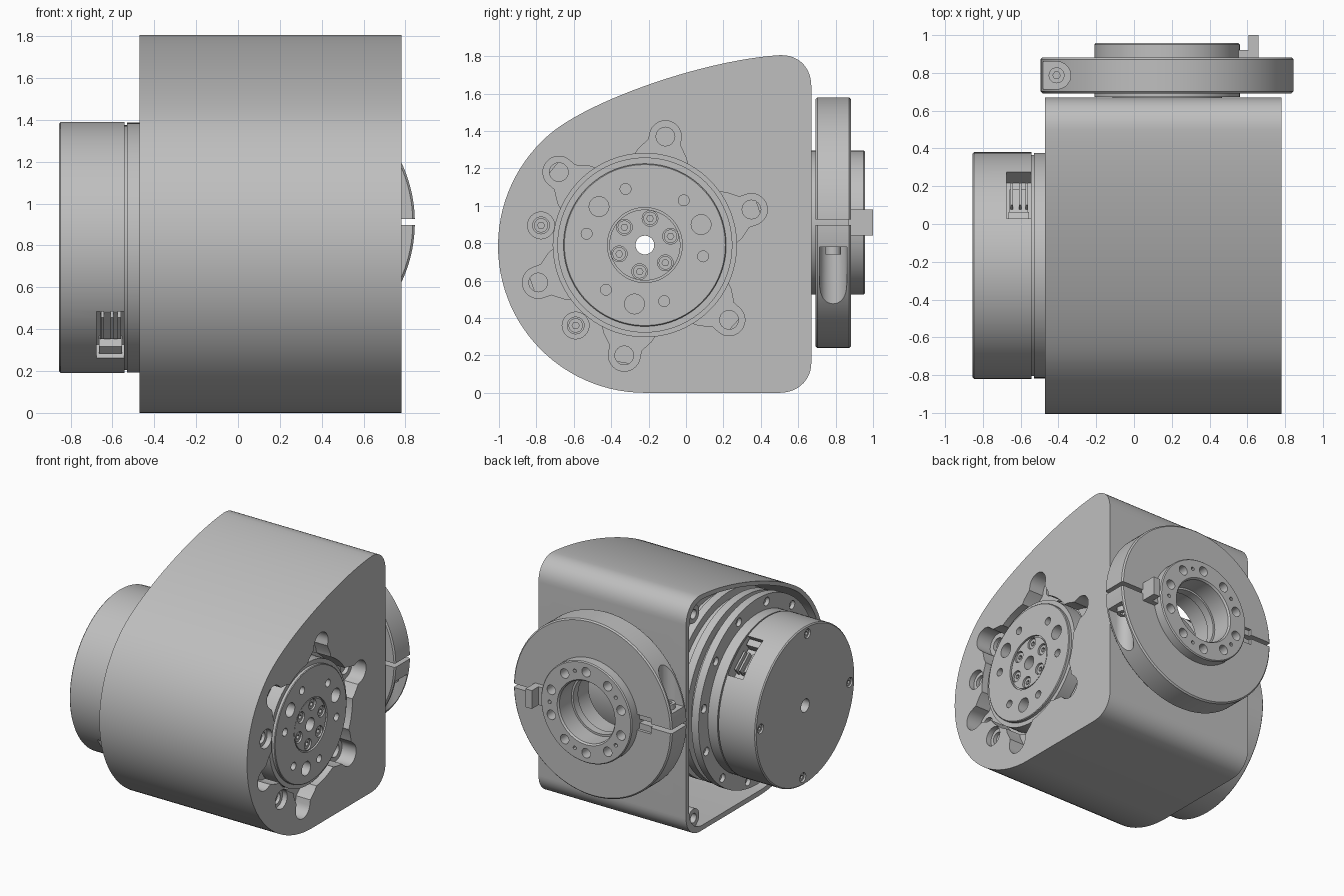
import bpy
import bmesh
from math import cos, sin, pi, radians
from mathutils import Matrix, Vector
from mathutils.geometry import interpolate_bezier

if "Cube" in bpy.data.objects:
    bpy.data.objects.remove(bpy.data.objects["Cube"])

grey = bpy.data.materials.new("machined grey")
grey.use_nodes = True
grey.diffuse_color = (0.52, 0.52, 0.52, 1)
grey.node_tree.nodes["Principled BSDF"].inputs["Base Color"].default_value = grey.diffuse_color

JOINT = (-0.22, 0.79)    # main axis along x, as (y, z)
OUT = (0.175, 0.91)      # output axis along y, as (x, z)


def place(axis, t, u, v):
    return {"x": (t, u, v), "y": (u, t, v), "z": (u, v, t)}[axis]


def circle(c, r, n=64):
    return [(c[0] + r * cos(2 * pi * i / n), c[1] + r * sin(2 * pi * i / n)) for i in range(n)]


def polar(c, r, degrees):
    return (c[0] + r * cos(radians(degrees)), c[1] + r * sin(radians(degrees)))


def ring(c, r, start, count):
    return [polar(c, r, start + 360 * k / count) for k in range(count)]


def finish(bm, name):
    bmesh.ops.recalc_face_normals(bm, faces=bm.faces)
    mesh = bpy.data.meshes.new(name)
    bm.to_mesh(mesh)
    bm.free()
    mesh.materials.append(grey)
    obj = bpy.data.objects.new(name, mesh)
    bpy.context.collection.objects.link(obj)
    return obj


def prism(name, axis, outlines, t0, t1, chamfer=0):
    """Extrude one or more flat outlines along an axis."""
    bm = bmesh.new()
    rims = []
    for outline in outlines:
        a = [bm.verts.new(place(axis, t0, u, v)) for u, v in outline]
        b = [bm.verts.new(place(axis, t1, u, v)) for u, v in outline]
        for i in range(len(a)):
            j = (i + 1) % len(a)
            bm.faces.new((a[i], a[j], b[j], b[i]))
        rims += list(bm.faces.new(a).edges) + list(bm.faces.new(b).edges)
    if chamfer:
        bmesh.ops.bevel(bm, geom=rims, offset=chamfer, segments=1, affect="EDGES")
    return finish(bm, name)


def revolve(name, axis, c, loop, n=96):
    """Spin a closed (position, radius) loop around an axis."""
    bm = bmesh.new()
    rows = [[bm.verts.new(place(axis, t, u, v)) for u, v in circle(c, r, n)] for t, r in loop]
    for k, row in enumerate(rows):
        nxt = rows[(k + 1) % len(rows)]
        for i in range(n):
            j = (i + 1) % n
            bm.faces.new((row[i], row[j], nxt[j], nxt[i]))
    return finish(bm, name)


def box(name, lo, hi, turn=None):
    bm = bmesh.new()
    lo, hi = Vector(lo), Vector(hi)
    m = Matrix.Translation((lo + hi) / 2) @ Matrix.Diagonal((*(hi - lo), 1))
    bmesh.ops.create_cube(bm, size=1, matrix=(turn @ m) if turn else m)
    return finish(bm, name)


def cut(target, *cutters):
    for cutter in cutters:
        cutter.hide_render = True
        mod = target.modifiers.new("cut", "BOOLEAN")
        mod.operation, mod.solver, mod.object = "DIFFERENCE", "EXACT", cutter
        bpy.context.view_layer.objects.active = target
        bpy.ops.object.modifier_apply(modifier=mod.name)
        bpy.data.objects.remove(cutter)


def drill(target, axis, points, r, t0, t1, n=24):
    cut(target, prism("cutter", axis, [circle(p, r, n) for p in points], t0, t1))


def bolts(name, axis, points, r, t0, t1):
    """Socket head screws with a hexagonal recess."""
    obj = prism(name, axis, [circle(p, r, 20) for p in points], t0, t1)
    front = max(t0, t1) if abs(t1) > abs(t0) and t1 > 0 else min(t0, t1)
    drill(obj, axis, points, r * 0.5, front - 0.02, front + 0.02, 6)


# Housing shell: round nose, sloping top, flat back
def bez(a, b, c, d, n):
    return [(p.x, p.y) for p in interpolate_bezier(*[Vector(q) for q in (a, b, c, d)], n)]


nose = [polar((-0.22, 0.785), 0.785, 270 - 139 * i / 40) for i in range(40)]
profile = (nose + bez((-0.735, 1.378), (-0.52, 1.565), (0.1, 1.78), (0.5, 1.805), 24)
           + bez((0.5, 1.805), (0.6, 1.81), (0.67, 1.74), (0.67, 1.64), 12)[1:]
           + bez((0.67, 0.16), (0.67, 0.07), (0.6, 0), (0.5, 0), 12))
inner = [(-0.165 + (y + 0.165) * 0.955, 0.9 + (z - 0.9) * 0.958) for y, z in profile]
shell = prism("housing_shell", "x", [profile], -0.47, 0.78, 0.01)
cut(shell, prism("cutter", "x", [inner], -0.6, 0.63))

# Round opening with radiating slots in the side wall
drill(shell, "x", [JOINT], 0.49, 0.5, 0.9, 96)
arm_ends = [(-0.11, 1.37), (-0.68, 1.18), (-0.79, 0.59), (-0.33, 0.2), (0.23, 0.39), (0.35, 0.98)]
for end in arm_ends:
    d = (Vector(end) - Vector(JOINT)).normalized()
    side = Vector((-d.y, d.x))
    tip, root, base = Vector(end), Vector(JOINT) + d * 0.5, Vector(JOINT) + d * 0.4
    slot = [base - side * 0.17, root - side * 0.13, root + d * 0.06 - side * 0.085]
    rounded = [tip + 0.085 * (d * cos(a) + side * sin(a))
               for a in [-pi / 2 + pi * i / 16 for i in range(17)]]
    slot += rounded + [root + d * 0.06 + side * 0.085, root + side * 0.13, base + side * 0.17]
    cut(shell, prism("cutter", "x", [[tuple(p) for p in slot]], 0.66, 0.9))
drill(shell, "x", arm_ends, 0.05, 0.5, 0.7)
mounts = [(-0.775, 0.895), (-0.59, 0.36)]
drill(shell, "x", mounts, 0.072, 0.74, 0.9)
drill(shell, "x", mounts, 0.045, 0.66, 0.9)
bolts("housing_bolts", "x", mounts, 0.038, 0.65, 0.72)
drill(shell, "y", [OUT], 0.3, 0.5, 0.8, 64)

# Screw posts in the open corners
posts = [(0.56, 0.12), (0.56, 1.68)]
post = prism("corner_posts", "x", [circle(p, 0.07, 32) for p in posts], -0.455, 0.64)
drill(post, "x", posts, 0.035, -0.6, -0.3)

# Ribbed gearbox inside the shell
fins = [(-0.45, 0.05), (-0.45, 0.71), (-0.39, 0.71), (-0.39, 0.64)]
for k in range(5):
    x = -0.34 + k * 0.13
    fins += [(x, 0.64), (x, 0.7), (x + 0.06, 0.7), (x + 0.06, 0.64)]
gearbox = revolve("gearbox", "x", JOINT, fins + [(0.63, 0.64), (0.63, 0.05)])
drill(gearbox, "x", ring(JOINT, 0.655, 10, 12), 0.032, -0.6, -0.42)

# Rotating disc with hub, holes and screws
disc = revolve("drive_disc", "x", JOINT, [
    (0.6, 0.05), (0.6, 0.468), (0.745, 0.468), (0.745, 0.435), (0.765, 0.435), (0.77, 0.43),
    (0.77, 0.2), (0.755, 0.2), (0.755, 0.19), (0.765, 0.19), (0.765, 0.05)])
drill(disc, "x", ring(JOINT, 0.32, 20, 3), 0.053, 0.69, 0.9)
drill(disc, "x", ring(JOINT, 0.317, 49, 6), 0.029, 0.7, 0.9)
hub_points = ring(JOINT, 0.145, 19, 6)
drill(disc, "x", hub_points, 0.042, 0.72, 0.9)
bolts("hub_bolts", "x", hub_points, 0.036, 0.71, 0.755)

# Motor housing with seam, end screws and two cable sockets
motor = revolve("motor_housing", "x", JOINT, [
    (-0.855, 0.05), (-0.855, 0.592), (-0.847, 0.6), (-0.542, 0.6), (-0.542, 0.585),
    (-0.53, 0.585), (-0.53, 0.597), (-0.42, 0.597), (-0.42, 0.05)])
end_points = ring(JOINT, 0.54, 3, 4)
drill(motor, "x", end_points, 0.036, -0.9, -0.82)
bolts("motor_screws", "x", end_points, 0.03, -0.845, -0.8)
for k, angle in enumerate((50, 226)):
    turn = Matrix.Translation((-0.61, *JOINT)) @ Matrix.Rotation(radians(angle), 4, "X")
    cut(motor, box("cutter", (-0.065, 0.49, -0.16), (0.065, 0.7, 0.16), turn))
    box(f"socket_base_{k}", (-0.05, 0.48, -0.09), (0.05, 0.52, 0.09), turn)
    box(f"socket_end_{k}", (-0.055, 0.48, 0.1), (0.055, 0.56, 0.15), turn)
    for x in (-0.045, 0, 0.035):
        box(f"socket_pin_{k}", (x, 0.48, -0.1), (x + 0.015, 0.56, 0.05), turn)

# Output collar with a screw circle
collar = revolve("output_collar", "y", OUT, [
    (0.6, 0.23), (0.6, 0.29), (0.672, 0.29), (0.672, 0.385), (0.95, 0.385), (0.958, 0.378),
    (0.958, 0.245), (0.945, 0.235), (0.8, 0.235), (0.8, 0.22), (0.74, 0.22), (0.74, 0.23)])
drill(collar, "y", ring(OUT, 0.31, 18, 10), 0.036, 0.85, 1.1)
drill(collar, "y", ring(OUT, 0.31, 0, 5), 0.014, 0.9, 1.1, 12)

# Split clamp around the collar
clamp = revolve("split_clamp", "y", OUT, [
    (0.692, 0.38), (0.692, 0.66), (0.702, 0.67), (0.872, 0.67), (0.882, 0.66), (0.882, 0.38)], 128)
cut(clamp,
    box("cutter", (-0.6, 0.6, 0.897), (1, 1, 0.927)),
    box("cutter", (-0.32, 0.86, 0.85), (-0.1, 1, 0.97)))
for sign, z0, z1 in ((-1, 1.04, 1.7), (1, 0.1, 0.78)):
    x, far = OUT[0] + sign * 0.585, OUT[0] + sign * 0.8
    arc = [(x - sign * 0.075 * cos(a), 0.787 + 0.073 * sin(a))
           for a in [-pi / 2 + pi * i / 16 for i in range(17)]]
    cut(clamp, prism("cutter", "z", [arc + [(far, 0.86), (far, 0.714)]], z0, z1))
    seat = z0 if sign < 0 else z1
    screw = prism("clamp_screw", "z", [circle((x, 0.787), 0.042, 24)],
                  seat - sign * -0.02, seat - sign * 0.04)
    drill(screw, "z", [(x, 0.787)], 0.02, seat - sign * 0.02, seat - sign * 0.06, 6)

# Stop tab beside the collar
box("stop_tab", (0.605, 0.87, 0.84), (0.66, 1.0, 0.98))
box("stop_tab_foot", (0.53, 0.87, 0.84), (0.66, 0.92, 0.98))

# Smooth shading with sharp edges kept
for obj in bpy.data.objects:
    if obj.type == "MESH" and grey.name in obj.data.materials:
        bpy.ops.object.select_all(action="DESELECT")
        obj.select_set(True)
        bpy.context.view_layer.objects.active = obj
        bpy.ops.object.shade_smooth_by_angle(angle=radians(30))
